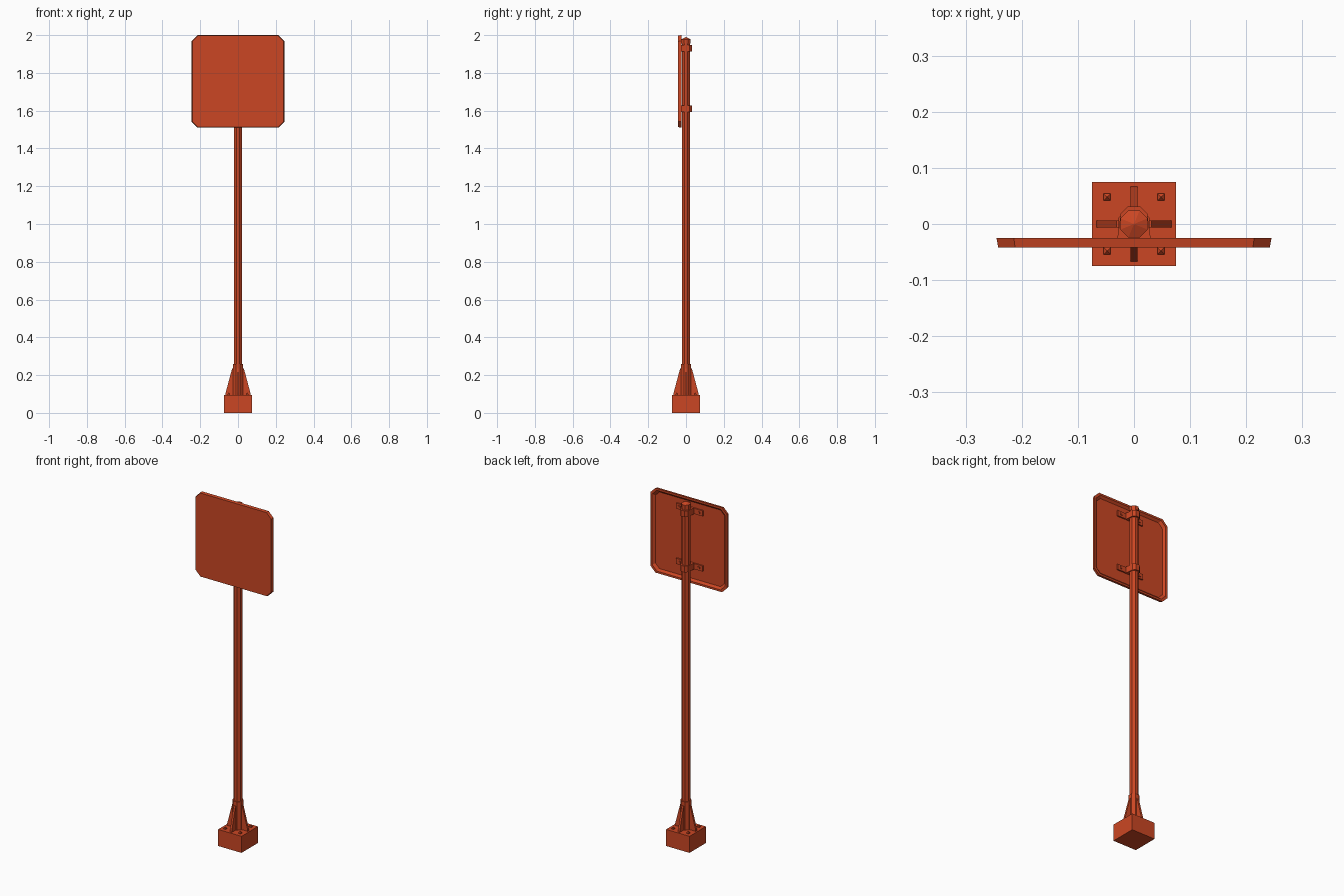
import bpy, bmesh, math
from mathutils import Matrix, Vector

cube = bpy.data.objects.get("Cube")
if cube:
    bpy.data.objects.remove(cube, do_unlink=True)

COLOUR = (0.60, 0.062, 0.017, 1)
paint = bpy.data.materials.new("orange_red_paint")
paint.use_nodes = True
paint.diffuse_color = COLOUR
bsdf = paint.node_tree.nodes["Principled BSDF"]
bsdf.inputs["Base Color"].default_value = COLOUR
bsdf.inputs["Roughness"].default_value = 0.7


def finish(name, bm):
    bmesh.ops.recalc_face_normals(bm, faces=bm.faces)
    mesh = bpy.data.meshes.new(name)
    bm.to_mesh(mesh)
    bm.free()
    mesh.materials.append(paint)
    obj = bpy.data.objects.new(name, mesh)
    bpy.context.collection.objects.link(obj)
    return obj


def box(name, lo, hi):
    bm = bmesh.new()
    lo, hi = Vector(lo), Vector(hi)
    bmesh.ops.create_cube(bm, size=1, matrix=Matrix.Translation((lo + hi) / 2)
                          @ Matrix.Diagonal((*(hi - lo), 1)))
    return finish(name, bm)


def loft(name, rings, closed=False):
    """Skin matching rings; cap both ends unless the rings form a loop."""
    bm = bmesh.new()
    rows = [[bm.verts.new(p) for p in ring] for ring in rings]
    n = len(rows[0])
    pairs = list(zip(rows, rows[1:])) + ([(rows[-1], rows[0])] if closed else [])
    for a, b in pairs:
        for i in range(n):
            j = (i + 1) % n
            bm.faces.new((a[i], a[j], b[j], b[i]))
    if not closed:
        bm.faces.new(rows[0])
        bm.faces.new(rows[-1])
    return finish(name, bm)


def turned(name, profile, sides=8, x=0, y=0):
    """Faceted round part from (radius, height) pairs."""
    rings = []
    for r, z in profile:
        angles = [math.tau * (i + 0.5) / sides for i in range(sides)]
        rings.append([(x + r * math.cos(a), y + r * math.sin(a), z) for a in angles])
    return loft(name, rings)


# Footing and base socket
box("footing", (-0.075, -0.075, 0), (0.075, 0.075, 0.096))
turned("base_socket", [(0.030, 0.09), (0.030, 0.26)])

# Four tapered gussets around the socket
for i in range(4):
    turn = Matrix.Rotation(i * math.pi / 2, 4, "Z")
    profile = [(0.02, 0.092), (0.067, 0.092), (0.065, 0.108), (0.031, 0.235), (0.02, 0.235)]
    rings = [[turn @ Vector((r, side, z)) for r, z in profile] for side in (-0.006, 0.006)]
    loft("gusset", rings)

# Anchor bolts
for x in (-0.048, 0.048):
    for y in (-0.048, 0.048):
        turned("anchor_bolt", [(0.009, 0.094), (0.009, 0.101), (0.001, 0.107)], 4, x, y)

# Pole and pointed cap
turned("pole", [(0.0235, 0.09), (0.0235, 1.965)])
turned("pole_cap", [(0.026, 1.955), (0.026, 1.978), (0.001, 1.989)])


# Sign panel: shallow tray with clipped corners and a folded rim
def clipped_square(half, clip, y):
    h, c, mid = half, half - clip, 1.755
    outline = [(-c, -h), (c, -h), (h, -c), (h, c), (c, h), (-c, h), (-h, c), (-h, -c)]
    return [(x, y, mid + z) for x, z in outline]


loft("sign_panel", [
    clipped_square(0.222, 0.026, -0.037),
    clipped_square(0.234, 0.029, -0.025),
    clipped_square(0.245, 0.031, -0.025),
    clipped_square(0.242, 0.030, -0.042),
])

# Clamps: band around the pole with flat tabs on the panel back
half_band = [(0.031, -0.034), (0.026, 0.0), (0.024, 0.018), (0.011, 0.031)]
band = half_band + [(-x, y) for x, y in reversed(half_band)]
for z in (1.61, 1.93):
    loft("clamp_band", [[(x, y, h) for x, y in band] for h in (z - 0.018, z + 0.018)])
    for side in (-1, 1):
        x0, x1 = sorted((side * 0.025, side * 0.085))
        box("clamp_tab", (x0, -0.038, z - 0.016), (x1, -0.029, z + 0.016))
        box("clamp_bolt", (side * 0.062 - 0.006, -0.03, z - 0.006),
            (side * 0.062 + 0.006, -0.025, z + 0.006))
